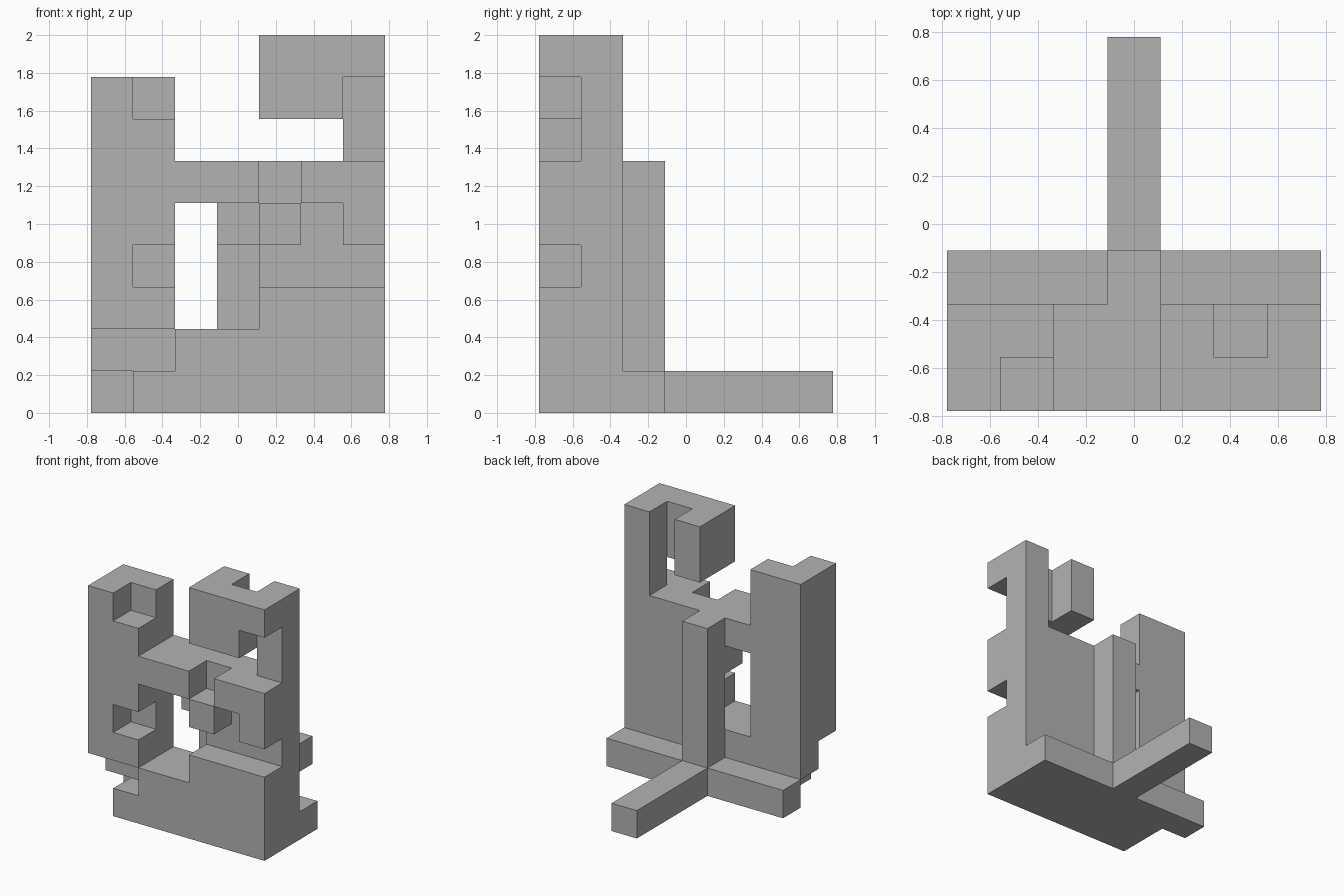
import bpy
import bmesh
from itertools import product
from mathutils import Vector

cube = bpy.data.objects.get("Cube")
if cube:
    bpy.data.objects.remove(cube, do_unlink=True)

UNIT = 2 / 9
cells = set()


def block(x, y, z):
    """Unit cells of a box given as (start, stop) spans."""
    return set(product(range(*x), range(*y), range(*z)))


# Stepped base with a back ledge and a long tail bar
cells |= block((1, 7), (0, 2), (0, 1))
cells |= block((2, 7), (0, 2), (1, 2))
cells |= block((4, 7), (0, 2), (2, 3))
cells |= block((0, 7), (2, 3), (0, 1))
cells |= block((3, 4), (3, 7), (0, 1))

# Back column
cells |= block((3, 4), (2, 3), (1, 6))

# Right-hand tower (-x), its foot, and its two corner notches
cells |= block((0, 2), (0, 2), (2, 8))
cells |= block((0, 2), (1, 2), (1, 2))
cells -= {(1, 0, 3), (1, 0, 7)}

# Cross beam and the cell tying it to the column
cells |= block((2, 4), (0, 2), (5, 6))
cells.add((3, 1, 4))

# Left-hand wall (+x) with front studs
cells |= block((4, 7), (1, 2), (3, 6))
cells |= block((5, 7), (0, 1), (5, 6))
cells |= {(4, 0, 4), (6, 0, 4)}

# Upright and the notched hook on top
cells |= block((6, 7), (1, 2), (6, 7))
cells |= block((4, 7), (0, 2), (7, 9))
cells -= block((5, 6), (1, 2), (7, 9))
cells.discard((6, 0, 7))

# Skin the exposed cell sides
bm = bmesh.new()
corners = {}


def corner(p):
    key = tuple(round(c) for c in p)
    if key not in corners:
        x, y, z = key
        corners[key] = bm.verts.new(((x - 3.5) * UNIT, (y - 3.5) * UNIT, z * UNIT))
    return corners[key]


for cell in sorted(cells):
    for axis, sign in product(range(3), (-1, 1)):
        n = Vector((0, 0, 0))
        n[axis] = sign
        if tuple(round(c) for c in Vector(cell) + n) in cells:
            continue
        u = Vector((0, 0, 0))
        u[(axis + 1) % 3] = 1
        v = n.cross(u)
        mid = Vector(cell) + Vector((0.5, 0.5, 0.5)) + n / 2
        ring = [(-1, -1), (1, -1), (1, 1), (-1, 1)]
        bm.faces.new([corner(mid + (u * a + v * b) / 2) for a, b in ring])

# Merge flat regions into single clean faces
bmesh.ops.dissolve_limit(bm, angle_limit=0.01, verts=bm.verts[:], edges=bm.edges[:])

mesh = bpy.data.meshes.new("interlocking_block")
bm.to_mesh(mesh)
bm.free()

# Plain grey material
grey = bpy.data.materials.new("plain_grey")
grey.use_nodes = True
colour = (0.45, 0.45, 0.45, 1)
grey.diffuse_color = colour
grey.node_tree.nodes["Principled BSDF"].inputs["Base Color"].default_value = colour
mesh.materials.append(grey)

piece = bpy.data.objects.new("interlocking_block", mesh)
bpy.context.collection.objects.link(piece)
